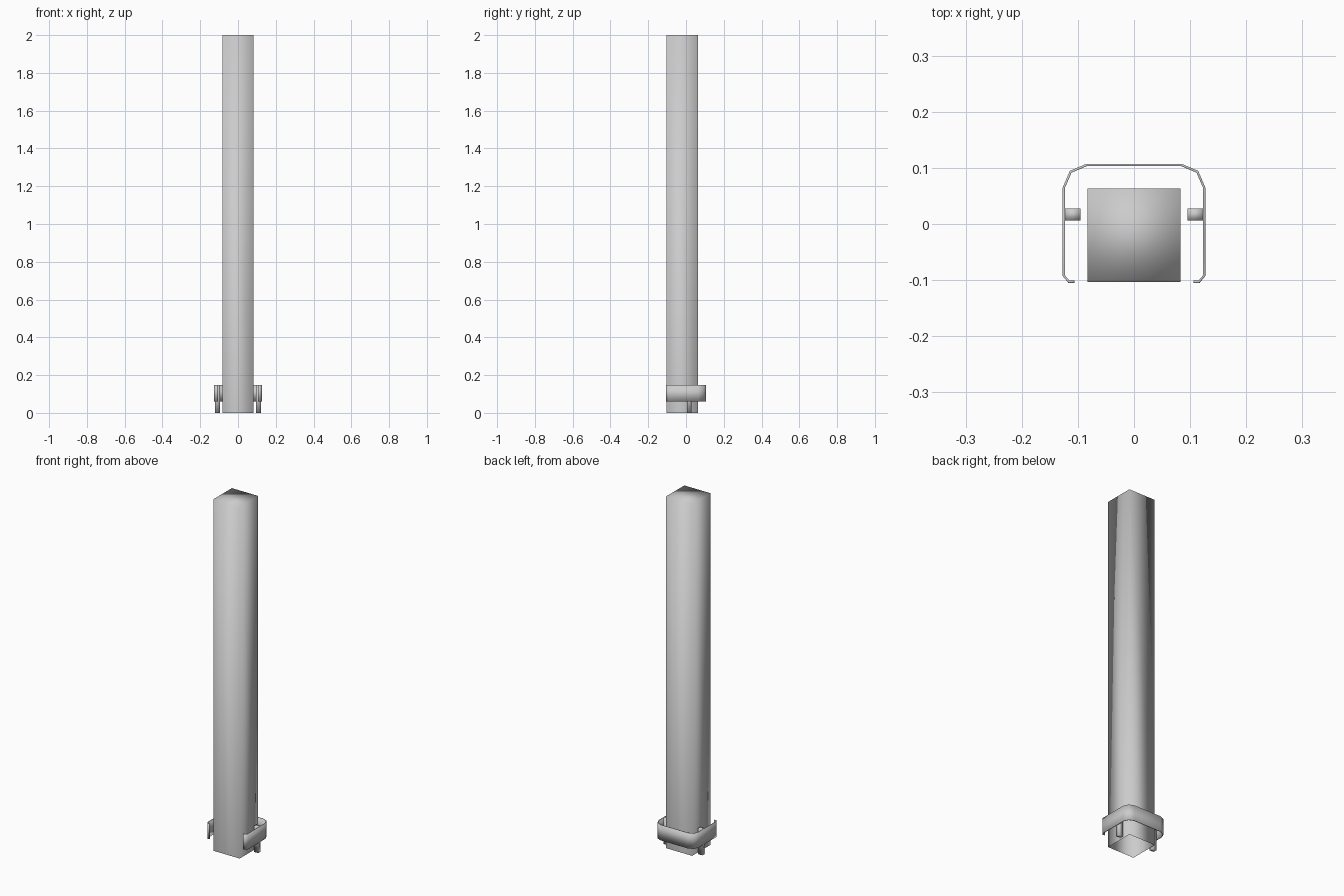
import bpy
import bmesh

# Remove the default cube
if "Cube" in bpy.data.objects:
    bpy.data.objects.remove(bpy.data.objects["Cube"], do_unlink=True)

# One plain grey for everything
grey = bpy.data.materials.new("light_grey")
grey.use_nodes = True
colour = (0.6, 0.6, 0.6, 1)
grey.diffuse_color = colour
grey.node_tree.nodes["Principled BSDF"].inputs["Base Color"].default_value = colour


def finish(name, bm):
    """Turn a bmesh into a smooth-shaded object."""
    for face in bm.faces:
        face.smooth = True
    mesh = bpy.data.meshes.new(name)
    bm.to_mesh(mesh)
    bm.free()
    mesh.materials.append(grey)
    obj = bpy.data.objects.new(name, mesh)
    bpy.context.collection.objects.link(obj)
    return obj


def box(name, low, high, open_bottom=False):
    """Smooth-shaded box between two corners."""
    bm = bmesh.new()
    bmesh.ops.create_cube(bm, size=1)
    for v in bm.verts:
        for i in range(3):
            v.co[i] = low[i] if v.co[i] < 0 else high[i]
    bm.normal_update()
    if open_bottom:
        under = [f for f in bm.faces if f.normal.z < -0.5]
        bmesh.ops.delete(bm, geom=under, context='FACES_ONLY')
    return finish(name, bm)


# Tall square column, hollow underneath
box("column", (-0.083, -0.103, 0), (0.083, 0.063, 2), open_bottom=True)

# Small support legs either side
for side, x in (("left", 0.109), ("right", -0.109)):
    box(side + "_leg", (x - 0.014, 0.006, 0), (x + 0.014, 0.028, 0.147))

# Thin band wrapped round the back, hooked in at the open front
half = [(0.106, -0.103), (0.116, -0.103), (0.125, -0.092),
        (0.125, 0.065), (0.113, 0.093), (0.085, 0.105)]
path = half + [(-x, y) for x, y in reversed(half)]
bm = bmesh.new()
rows = [[bm.verts.new((x, y, z)) for x, y in path] for z in (0.06, 0.148)]
for i in range(len(path) - 1):
    bm.faces.new((rows[0][i], rows[0][i + 1], rows[1][i + 1], rows[1][i]))
bm.normal_update()
band = finish("band", bm)
wall = band.modifiers.new("thickness", 'SOLIDIFY')
wall.thickness = 0.004
wall.offset = 0
wall.use_even_offset = True
